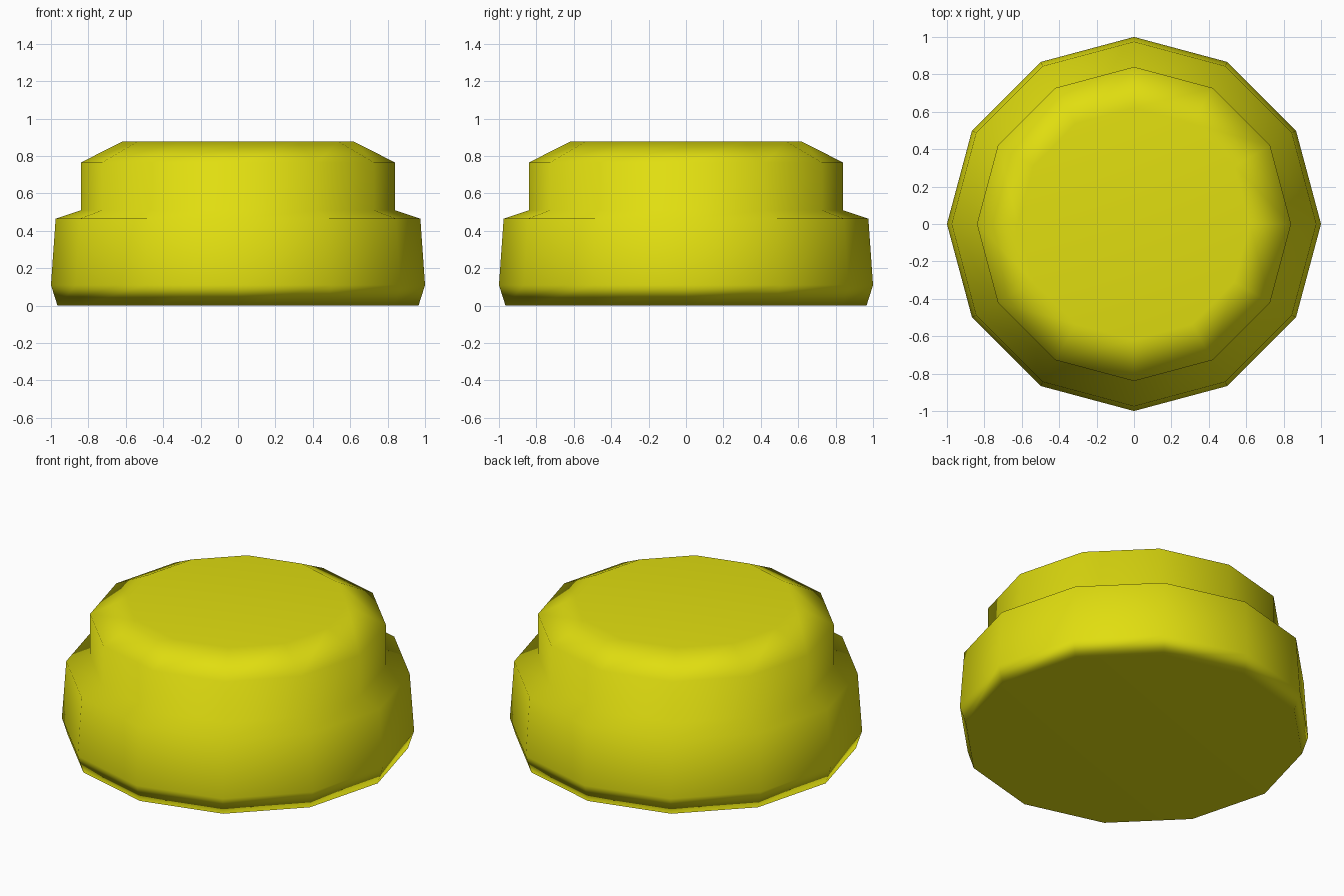
import bpy
import bmesh
from math import cos, sin, tau

cube = bpy.data.objects.get("Cube")
if cube:
    bpy.data.objects.remove(cube, do_unlink=True)

SIDES = 12
# Radius and height, from the base up to the cap
PROFILE = [(0.965, 0), (1, 0.11), (0.975, 0.465),
           (0.84, 0.51), (0.84, 0.765), (0.62, 0.877)]

# Yellow material
yellow = bpy.data.materials.new("yellow")
yellow.use_nodes = True
colour = (0.75, 0.73, 0.005, 1)
yellow.diffuse_color = colour
yellow.node_tree.nodes["Principled BSDF"].inputs["Base Color"].default_value = colour

# Stepped button: stacked rings joined by side walls, closed at both ends
bm = bmesh.new()
rings = [[bm.verts.new((r * cos(tau * i / SIDES), r * sin(tau * i / SIDES), z))
          for i in range(SIDES)] for r, z in PROFILE]
for low, high in zip(rings, rings[1:]):
    for i in range(SIDES):
        j = (i + 1) % SIDES
        bm.faces.new((low[i], low[j], high[j], high[i]))
bm.faces.new(rings[-1])
bm.faces.new(rings[0][::-1])
for face in bm.faces:
    face.smooth = True

mesh = bpy.data.meshes.new("stepped_button")
bm.to_mesh(mesh)
bm.free()
mesh.materials.append(yellow)
button = bpy.data.objects.new("stepped_button", mesh)
bpy.context.collection.objects.link(button)

# Large faces lead the smooth shading, keeping the cap and base flat
shading = button.modifiers.new("weighted_normals", "WEIGHTED_NORMAL")
shading.mode = "FACE_AREA"
shading.weight = 50
